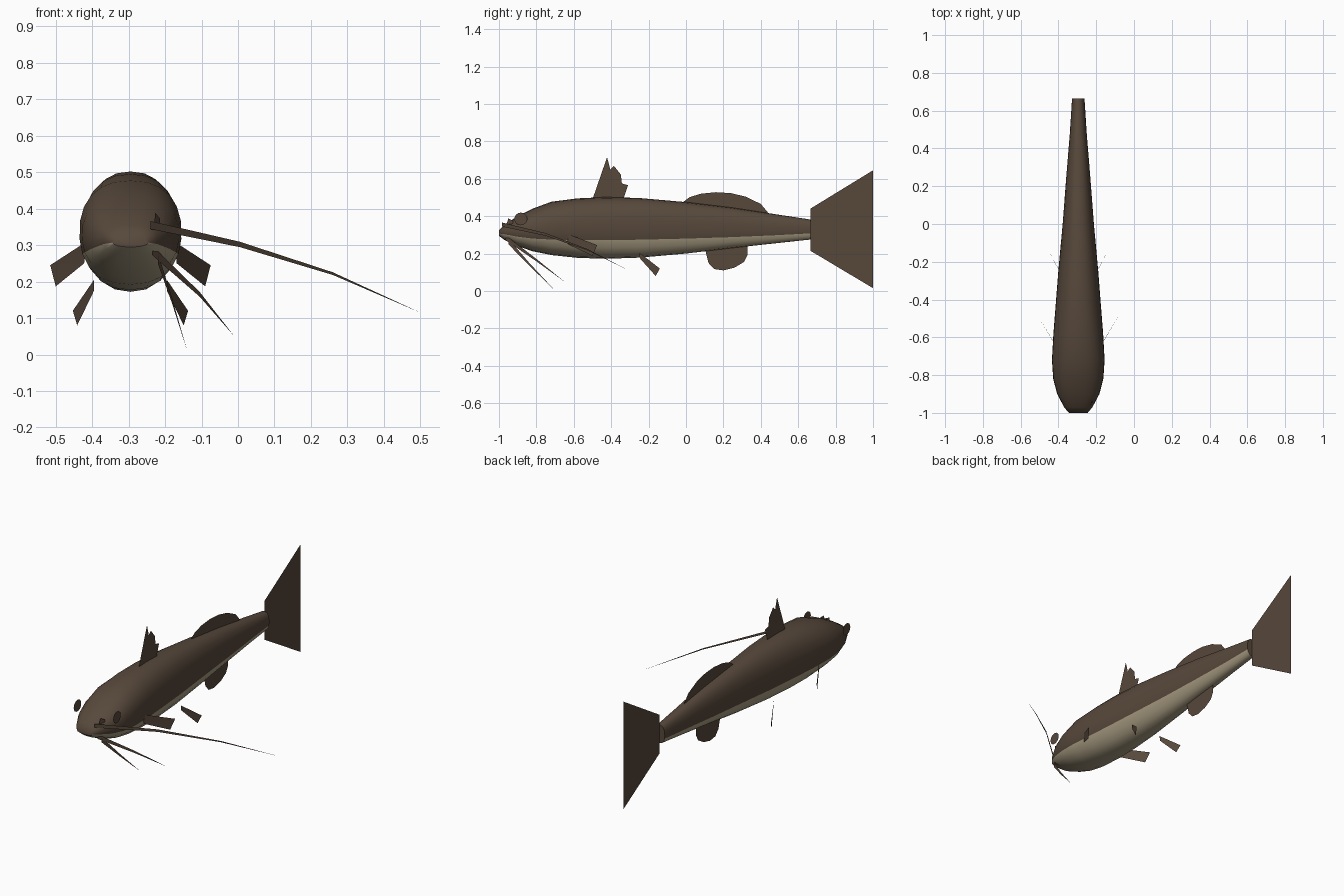
import bpy
import bmesh
from math import sin, cos, pi, asin, copysign

cube = bpy.data.objects.get("Cube")
if cube:
    bpy.data.objects.remove(cube)

CX = -0.295  # body centre line


def material(name, rgb):
    m = bpy.data.materials.new(name)
    m.use_nodes = True
    m.diffuse_color = (*rgb, 1)
    bsdf = m.node_tree.nodes["Principled BSDF"]
    bsdf.inputs["Base Color"].default_value = (*rgb, 1)
    bsdf.inputs["Roughness"].default_value = 0.8
    return m


brown = material("dark brown skin", (0.095, 0.065, 0.044))
cream = material("cream belly", (0.38, 0.32, 0.215))


def add_object(name, bm, mats):
    mesh = bpy.data.meshes.new(name)
    bm.to_mesh(mesh)
    bm.free()
    for m in mats:
        mesh.materials.append(m)
    ob = bpy.data.objects.new(name, mesh)
    bpy.context.collection.objects.link(ob)
    return ob


def sheet(name, points):
    """Flat fin from one outline of points, x measured from the centre line."""
    bm = bmesh.new()
    f = bm.faces.new([bm.verts.new((CX + x, y, z)) for x, y, z in points])
    bmesh.ops.triangulate(bm, faces=[f])
    return add_object(name, bm, [brown])


def power(v, e):
    return copysign(abs(v) ** e, v)


# Body: lofted rings with one edge loop along the belly colour line
# each station: y, half width, bottom, top, belly line
stations = [
    (-1.0, 0.05, 0.295, 0.325, 0.307), (-0.97, 0.075, 0.272, 0.355, 0.303),
    (-0.9, 0.112, 0.24, 0.40, 0.29), (-0.82, 0.133, 0.212, 0.44, 0.28),
    (-0.72, 0.14, 0.192, 0.477, 0.275), (-0.58, 0.132, 0.177, 0.495, 0.272),
    (-0.43, 0.12, 0.172, 0.502, 0.272), (-0.25, 0.106, 0.178, 0.497, 0.274),
    (0.0, 0.083, 0.2, 0.475, 0.28), (0.25, 0.064, 0.23, 0.445, 0.288),
    (0.48, 0.045, 0.255, 0.41, 0.298), (0.665, 0.033, 0.275, 0.382, 0.308),
]
UP, LOW, E = 14, 8, 0.86
bm = bmesh.new()
rings = []
for y, w, bottom, top, line in stations:
    mid, h = (top + bottom) / 2, (top - bottom) / 2
    a = asin(power((line - mid) / h, 1 / E))
    angles = [a + (pi - 2 * a) * i / UP for i in range(UP)]
    angles += [pi - a + (pi + 2 * a) * i / LOW for i in range(LOW)]
    rings.append([bm.verts.new((CX + w * power(cos(t), E), y, mid + h * power(sin(t), E)))
                  for t in angles])
n = UP + LOW
for r0, r1 in zip(rings, rings[1:]):
    for i in range(n):
        j = (i + 1) % n
        f = bm.faces.new((r0[i], r0[j], r1[j], r1[i]))
        f.material_index = 0 if i < UP else 1
bm.faces.new(rings[0])
bm.faces.new(rings[-1])
bmesh.ops.recalc_face_normals(bm, faces=bm.faces)
body = add_object("body", bm, [brown, cream])
bpy.context.view_layer.objects.active = body
body.select_set(True)
bpy.ops.object.shade_smooth_by_angle(angle=0.9)

# Middle fins, outlined in the centre plane
middle_fins = {
    "front_dorsal_fin": [(-0.5, 0.49), (-0.422, 0.715), (-0.405, 0.65), (-0.385, 0.668),
                         (-0.37, 0.61), (-0.348, 0.622), (-0.343, 0.575), (-0.31, 0.565),
                         (-0.335, 0.49)],
    "rear_dorsal_fin": [(-0.03, 0.465), (0.02, 0.502), (0.08, 0.52), (0.16, 0.528),
                        (0.24, 0.523), (0.32, 0.504), (0.4, 0.465), (0.45, 0.405)],
    "anal_fin": [(0.1, 0.23), (0.12, 0.15), (0.15, 0.117), (0.2, 0.11), (0.26, 0.125),
                 (0.31, 0.155), (0.328, 0.19), (0.33, 0.25)],
    "tail_fin": [(0.665, 0.44), (1.0, 0.645), (0.87, 0.5), (0.825, 0.33),
                 (0.87, 0.15), (1.0, 0.015), (0.665, 0.215)],
}
for name, outline in middle_fins.items():
    sheet(name, [(0, y, z) for y, z in outline])

# Paired fins and eyes
pectoral = [(0.12, -0.645, 0.31), (0.22, -0.475, 0.245),
            (0.205, -0.5, 0.187), (0.127, -0.63, 0.25)]
pelvic = [(0.1, -0.25, 0.205), (0.158, -0.14, 0.12),
          (0.146, -0.162, 0.08), (0.1, -0.247, 0.175)]
eye = [(0.128, -0.883 + 0.035 * cos(i * pi / 8), 0.385 + 0.034 * sin(i * pi / 8))
       for i in range(16)]
for side, s in (("left", 1), ("right", -1)):
    for name, pts in (("pectoral_fin", pectoral), ("pelvic_fin", pelvic), ("eye", eye)):
        sheet(f"{side}_{name}", [(s * x, y, z) for x, y, z in pts])


def barbel(name, path, height):
    """Upright ribbon that tapers to a point."""
    k = len(path) - 1
    up = [(x, y, z + height * (1 - i / k) / 2) for i, (x, y, z) in enumerate(path)]
    down = [(x, y, z - height * (1 - i / k) / 2) for i, (x, y, z) in enumerate(path[:-1])]
    sheet(name, up + down[::-1])


# Whiskers, all on the left side of the mouth
barbel("long_barbel", [(0.055, -0.985, 0.355), (0.3, -0.75, 0.302),
                       (0.555, -0.53, 0.222), (0.795, -0.315, 0.115)], 0.022)
barbel("middle_barbel", [(0.06, -0.965, 0.285), (0.19, -0.8, 0.165),
                         (0.285, -0.65, 0.05)], 0.026)
barbel("short_barbel", [(0.075, -0.95, 0.265), (0.115, -0.84, 0.145),
                        (0.155, -0.71, 0.012)], 0.03)
sheet("nostril_barbel", [(0.065, -0.96, 0.355), (0.068, -0.95, 0.388),
                         (0.08, -0.925, 0.375), (0.08, -0.925, 0.36)])
